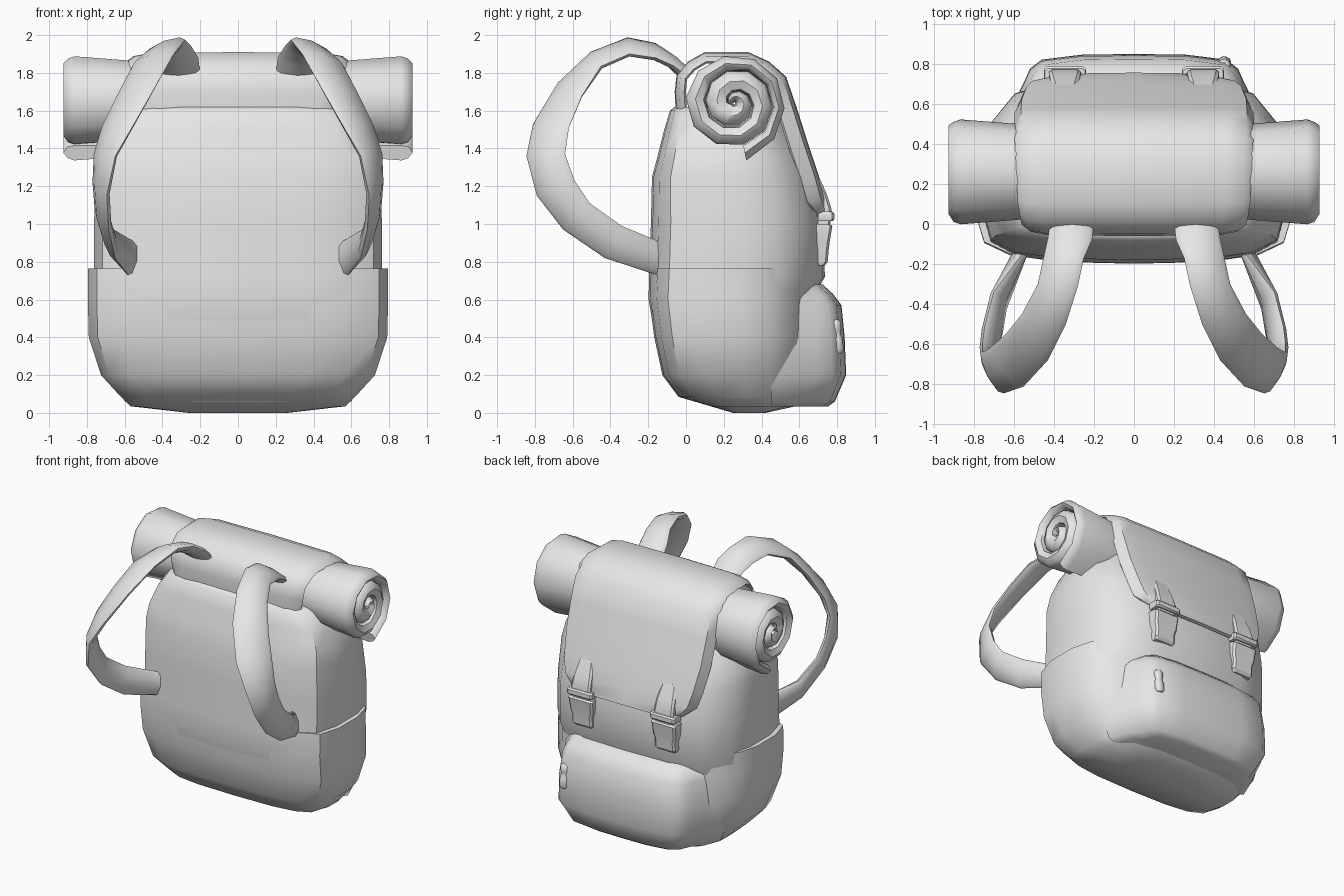
import bpy, bmesh, math
from mathutils import Vector

if "Cube" in bpy.data.objects:
    bpy.data.objects.remove(bpy.data.objects["Cube"])

canvas = bpy.data.materials.new("grey_canvas")
canvas.diffuse_color = (0.8, 0.8, 0.8, 1)
canvas.use_nodes = True
canvas.node_tree.nodes["Principled BSDF"].inputs["Base Color"].default_value = canvas.diffuse_color


def loft(name, rings, angle=45):
    """Skin closed rings into a capped solid."""
    bm = bmesh.new()
    vr = [[bm.verts.new(p) for p in r] for r in rings]
    n = len(rings[0])
    for a, b in zip(vr, vr[1:]):
        for i in range(n):
            j = (i + 1) % n
            bm.faces.new((a[i], a[j], b[j], b[i]))
    bm.faces.new(vr[0][::-1])
    bm.faces.new(vr[-1])
    bmesh.ops.recalc_face_normals(bm, faces=bm.faces)
    me = bpy.data.meshes.new(name)
    bm.to_mesh(me)
    bm.free()
    ob = bpy.data.objects.new(name, me)
    bpy.context.collection.objects.link(ob)
    me.materials.append(canvas)
    bpy.ops.object.select_all(action='DESELECT')
    ob.select_set(True)
    bpy.context.view_layer.objects.active = ob
    bpy.ops.object.shade_smooth_by_angle(angle=math.radians(angle))
    return ob


def mirrored(half):
    """Close a half outline (centre line to centre line) across x."""
    return half + [(-x, *r) for x, *r in half[-2:0:-1]]


# Soft rectangular cross-section as fractions of half width and depth
SECTION = [(0, 0), (.5, .01), (.78, .045), (.94, .115), (1, .3), (1, .56),
           (.95, .74), (.78, .91), (.45, .99), (0, 1)]


def bag(levels):
    return [mirrored([(u * w, y0 + v * (y1 - y0), z) for u, v in SECTION])
            for z, w, y0, y1 in levels]


# Main bag: (height, half width, front y, rear y)
loft("bag_body", bag([
    (.06, .50, .04, .56), (.25, .68, -.11, .62), (.4, .73, -.165, .64), (.6, .755, -.198, .67),
    (.72, .762, -.196, .735), (1.0, .762, -.186, .73), (1.25, .755, -.18, .68),
    (1.36, .74, -.15, .63), (1.5, .68, -.115, .56), (1.6, .61, -.085, .50),
    (1.62, .56, -.06, .46)]))

# Wrap-around lower side pouches, standing proud of the bag
loft("lower_pouch", bag([
    (0.0, .26, .25, .42), (.035, .57, .13, .58), (.085, .62, -.04, .63),
    (.2, .725, -.125, .645), (.4, .79, -.168, .665), (.6, .795, -.194, .665),
    (.765, .795, -.186, .66), (.765, .765, -.17, .63)]))

# Rear zip pocket, spreading towards the side pouches
loft("rear_pocket", [
    mirrored([(0, .45, z), (w + .13, .45, z), (w + .08, .575, z), (w + .015, y - .14, z),
              (w * .97, y - .07, z), (w * .86, y - .025, z), (w * .48, y, z),
              (0, y + .003, z)])
    for z, w, y in [(.035, .41, .75), (.06, .47, .785), (.2, .535, .845),
                    (.4, .535, .837), (.57, .515, .82), (.63, .50, .775),
                    (.68, .46, .72)]])

# Zip pull
loft("zip_pull", [
    [(.45 + s * .035 * math.cos(a), .80 + s * .03 * math.sin(a) - (z - .4) * .1, z)
     for a in [math.tau * k / 10 for k in range(10)]]
    for z, s in [(.315, .6), (.335, 1), (.395, 1), (.41, .8), (.43, .8),
                 (.445, .95), (.48, .95), (.495, .5)]])

# Top flap: a thick sheet running from the front edge over the roll to the rear
path = [(-.055, 1.60, .53), (-.06, 1.70, .55), (-.05, 1.79, .56), (.01, 1.86, .57),
        (.10, 1.91, .58), (.33, 1.91, .59), (.44, 1.86, .595), (.53, 1.78, .60),
        (.585, 1.62, .60), (.645, 1.43, .595), (.705, 1.25, .57),
        (.735, 1.14, .54), (.75, 1.07, .47), (.755, 1.04, .38)]
rings = []
for i, (y, z, w) in enumerate(path):
    a, b = path[max(i - 1, 0)], path[min(i + 1, len(path) - 1)]
    n = Vector((0, -(b[1] - a[1]), b[0] - a[0])).normalized()
    c = Vector((0, y, z))
    droop = .055 if 6 < i < 12 else .01

    def at(x, d):
        return tuple(c + Vector((x, 0, 0)) + n * d)
    rings.append(mirrored([at(0, 0), at(w * .78, -.004), at(w * .94, -.022),
                           at(w, -.04 - droop), at(w * .98, -.05 - droop),
                           at(w * .92, -.05), at(w * .78, -.03), at(0, -.026)]))
loft("top_flap", rings)

# Rolled mat: tight spiral sheet, flared and pillowed at both ends
SPIRAL = [(0, .31), (.1, .285), (.2, .268), (.45, .252), (.7, .258),
          (1, .225), (2, .12), (2.7, .03)]


def radius(u):
    """Outer radius of the sheet after u turns."""
    for (u0, r0), (u1, r1) in zip(SPIRAL, SPIRAL[1:]):
        if u <= u1:
            return r0 + (r1 - r0) * (u - u0) / (u1 - u0)
    return .006


rings = []
for i in range(28):
    u = i / 10
    ang = math.radians(-78) + u * math.tau
    ro = max(radius(u), .02)
    ri = min(radius(u + 1) + .004, ro - .012)
    rm = (ro + ri) / 2

    def pt(x, r):
        return (x, .255 + r * math.cos(ang), 1.64 + r * math.sin(ang))
    half = [(0, ro - .03), (.55, ro - .025), (.865, ro), (.90, ro - .012),
            (.925, rm), (.905, ri + .008), (.86, ri), (0, ri - .004)]
    rings.append([pt(x, r) for x, r in half] + [pt(-x, r) for x, r in half[-2:0:-1]])
loft("rolled_mat", rings, 50)

# Shoulder straps: pairs of inner and outer edge points along the loop
STRAP = [((.20, .00, 1.79), (.42, .00, 1.79)), ((.21, -.08, 1.88), (.43, -.07, 1.84)),
         ((.25, -.17, 1.945), (.45, -.16, 1.88)), ((.28, -.31, 1.975), (.48, -.30, 1.90)),
         ((.34, -.50, 1.90), (.56, -.45, 1.835)), ((.43, -.68, 1.74), (.64, -.55, 1.68)),
         ((.55, -.81, 1.53), (.72, -.62, 1.51)), ((.65, -.845, 1.36), (.755, -.64, 1.37)),
         ((.695, -.79, 1.15), (.755, -.59, 1.23)), ((.685, -.65, .97), (.745, -.51, 1.11)),
         ((.65, -.43, .82), (.70, -.34, .99)), ((.575, -.125, .72), (.54, -.125, .90))]
for side, label in ((1, "right"), (-1, "left")):
    rings = []
    mids = [(Vector(a) + Vector(b)) / 2 for a, b in STRAP]
    for i, (a, b) in enumerate(STRAP):
        a, b = Vector(a), Vector(b)
        tan = mids[min(i + 1, len(mids) - 1)] - mids[max(i - 1, 0)]
        n = (b - a).cross(tan).normalized()
        ring = [a.lerp(b, f) + n * d for f, d in
                ((0, 0), (.1, .022), (.5, .035), (.9, .022),
                 (1, 0), (.9, -.022), (.5, -.035), (.1, -.022))]
        rings.append([(p.x * side, p.y, p.z) for p in ring])
    loft(label + "_shoulder_strap", rings)

    # Buckle with its strap tab on the flap
    x = .345 * side

    def slab(name, levels):
        loft(name, [[(x - w, y0, z), (x + w, y0, z), (x + w, y1 - .012, z),
                     (x + w - .015, y1, z), (x - w + .015, y1, z), (x - w, y1 - .012, z)]
                    for z, w, y0, y1 in levels], angle=30)
    slab(label + "_buckle_strap", [(1.0, .075, .70, .765), (1.08, .08, .70, .77),
                                   (1.16, .075, .68, .745), (1.27, .06, .64, .695)])
    slab(label + "_buckle_clip", [(.78, .075, .675, .735), (.80, .085, .67, .75),
                                  (.86, .082, .67, .755), (.90, .095, .67, .76),
                                  (.99, .10, .67, .775), (1.0, .10, .67, .76)])
    slab(label + "_buckle_bar", [(1.015, .10, .70, .775), (1.025, .105, .70, .785),
                                 (1.055, .105, .70, .785), (1.065, .10, .70, .775)])
